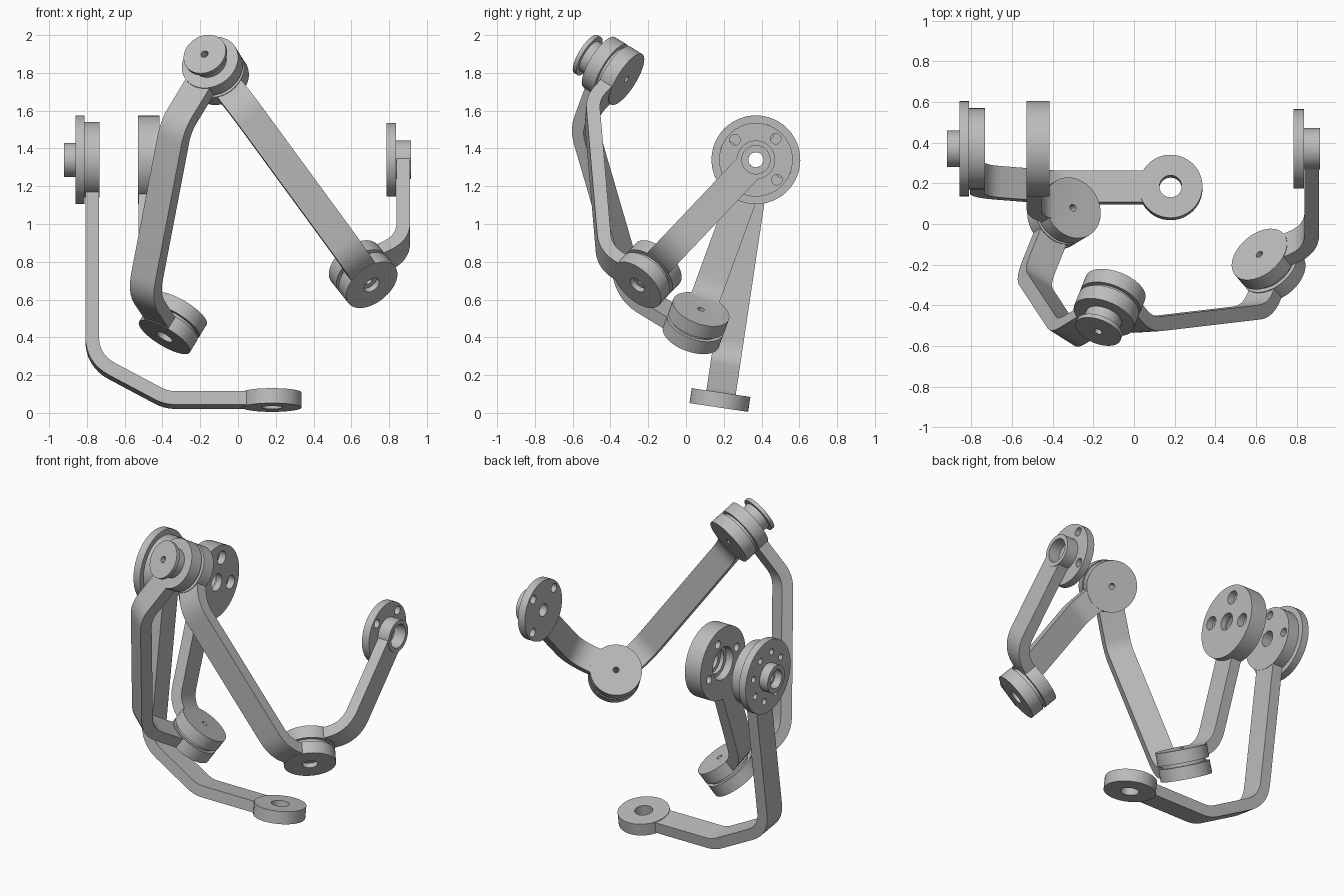
import bpy, bmesh, math
from mathutils import Vector, Matrix

if "Cube" in bpy.data.objects:
    bpy.data.objects.remove(bpy.data.objects["Cube"])

grey = bpy.data.materials.new("plain grey")
grey.use_nodes = True
grey.diffuse_color = (0.5, 0.5, 0.5, 1)
grey.node_tree.nodes["Principled BSDF"].inputs["Base Color"].default_value = (0.5, 0.5, 0.5, 1)

# All joint axes meet in one centre
CENTRE = Vector((0.18, 0.37, 1.34))
LEFT_AXIS = Vector((-1, 0, 0))
RIGHT_AXIS = Vector((1, 0, 0))
FOOT = Vector((0, -0.148, -0.989)).normalized()
LOW = Vector((-0.495, -0.299, -0.816)).normalized()
TOP = Vector((-0.319, -0.805, 0.501)).normalized()
SIDE = Vector((0.502, -0.597, -0.630)).normalized()
WIDTH, THICK, DISC, BEND = 0.157, 0.072, 0.157, 0.2
parts = []


def make(name, bm):
    bmesh.ops.recalc_face_normals(bm, faces=bm.faces)
    mesh = bpy.data.meshes.new(name)
    bm.to_mesh(mesh)
    bm.free()
    mesh.materials.append(grey)
    ob = bpy.data.objects.new(name, mesh)
    bpy.context.collection.objects.link(ob)
    return ob


def cyl(axis, ref, lo, hi, rad, angle=0, dist=0, name="cutter"):
    """Cylinder along a joint axis, from radius lo to hi; ref is the zero angle."""
    x = (ref - axis * ref.dot(axis)).normalized()
    y = axis.cross(x)
    a = math.radians(angle)
    pos = CENTRE + axis * (lo + hi) / 2 + (x * math.cos(a) + y * math.sin(a)) * dist
    m = Matrix((x, y, axis)).transposed().to_4x4()
    bm = bmesh.new()
    bmesh.ops.create_cone(bm, cap_ends=True, segments=48 if rad > 0.06 else 24,
                          radius1=rad, radius2=rad, depth=hi - lo,
                          matrix=Matrix.Translation(pos) @ m)
    return make(name, bm)


def finish(ob, adds=(), cuts=()):
    """Join the added solids, cut the holes, bake the result."""
    for group, op in ((adds, 'UNION'), (cuts, 'DIFFERENCE')):
        for other in group:
            other.hide_render = True
            mod = ob.modifiers.new(op, 'BOOLEAN')
            mod.operation, mod.object, mod.solver = op, other, 'EXACT'
    bpy.context.view_layer.update()
    graph = bpy.context.evaluated_depsgraph_get()
    mesh = bpy.data.meshes.new_from_object(ob.evaluated_get(graph))
    ob.modifiers.clear()
    ob.data = mesh
    for other in list(adds) + list(cuts):
        bpy.data.objects.remove(other)
    parts.append(ob)


def strip(name, u, v, path):
    """Flat bent bar in the plane of two axes, with rounded bends."""
    e2 = (v - u * u.dot(v)).normalized()
    side = u.cross(e2) * WIDTH / 2
    pts = [Vector(p) for p in path]
    dirs = [(b - a).normalized() for a, b in zip(pts, pts[1:])]
    line = [(pts[0], dirs[0])]
    for p, d0, d1 in zip(pts[1:], dirs, dirs[1:]):
        t = BEND * math.tan(d0.angle(d1) / 2)
        start, end = p - d0 * t, p + d1 * t
        for i in range(9):
            k = i / 8
            pos = start * (1 - k) ** 2 + p * 2 * k * (1 - k) + end * k * k
            line.append((pos, d0.lerp(d1, k).normalized()))
    line.append((pts[-1], dirs[-1]))
    bm = bmesh.new()
    rings = []
    for p, d in line:
        ring = []
        for s, w in ((1, 1), (1, -1), (-1, -1), (-1, 1)):
            q = p + Vector((-d.y, d.x)) * s * THICK / 2
            ring.append(bm.verts.new(CENTRE + u * q.x + e2 * q.y + side * w))
        rings.append(ring)
    for a, b in zip(rings, rings[1:]):
        for i in range(4):
            j = (i + 1) % 4
            bm.faces.new((a[i], a[j], b[j], b[i]))
    bm.faces.new(rings[0])
    bm.faces.new(rings[-1])
    return make(name, bm)


def at(u, v, r):
    """Point at distance r along v, in the plane coordinates of u and v."""
    return (r * u.dot(v), r * math.sin(u.angle(v)))


def joint(axis, ref, mid):
    return cyl(axis, ref, mid - 0.04, mid + 0.04, DISC)


def pin_hole(axis, ref, mid):
    return cyl(axis, ref, mid - 0.1, mid + 0.1, 0.018)


def recess(axis, ref, face):
    return cyl(axis, ref, face - 0.03, face + 0.03, 0.047)


def bolt_holes(axis, ref, lo, hi, rad):
    return [cyl(axis, ref, lo, hi, rad, a, 0.153) for a in (90, 180, 270)]


# Left base link with the open foot ring
u, v = LEFT_AXIS, FOOT
finish(strip("left_base_link", u, v, [(0.952, 0), (0.952, 1.075), (0.56, 1.286), at(u, v, 1.286)]),
       [cyl(u, v, 0.914, 0.992, 0.2), joint(v, u, 1.286)],
       [cyl(u, v, 0.8, 1.1, 0.05), cyl(v, u, 1.1, 1.4, 0.055)]
       + bolt_holes(u, v, 0.8, 1.1, 0.028))

# Left flange with its hollow hub
finish(cyl(u, v, 0.992, 1.04, 0.235, name="left_flange"),
       [cyl(u, v, 1.01, 1.10, 0.09)],
       [cyl(u, v, 1.05, 1.2, 0.06), cyl(u, v, 0.9, 1.2, 0.04)]
       + [cyl(u, v, 0.9, 1.2, 0.02, 45 * i + 22.5, 0.155) for i in range(8)])

# Left inner link with the thick bearing ring
u, v = LEFT_AXIS, LOW
finish(strip("left_inner_link", u, v, [(0.672, 0), (0.672, 0.778), at(u, v, 1.01)]),
       [cyl(u, v, 0.595, 0.71, 0.235), joint(v, u, 1.01)],
       [cyl(u, v, 0.66, 0.8, 0.105), cyl(u, v, 0.635, 0.8, 0.08), cyl(u, v, 0.5, 0.8, 0.055),
        pin_hole(v, u, 1.01)]
       + bolt_holes(u, v, 0.5, 0.8, 0.026) + bolt_holes(u, v, 0.5, 0.64, 0.043))

# Left outer link
u, v = LOW, TOP
finish(strip("left_outer_link", u, v, [(1.11, 0), (1.11, 0.40), (0.38, 0.99), at(u, v, 0.99)]),
       [joint(u, v, 1.11), joint(v, u, 0.99)],
       [pin_hole(u, v, 1.11), recess(u, v, 1.15), pin_hole(v, u, 0.99)])

# Right outer link
u, v = TOP, SIDE
finish(strip("right_outer_link", u, v, [(0.89, 0), (0.89, 0.26), (0.25, 1.015), at(u, v, 1.015)]),
       [joint(u, v, 0.89), joint(v, u, 1.015)],
       [pin_hole(u, v, 0.89), pin_hole(v, u, 1.015), recess(v, u, 1.055)])

# Right inner link
u, v = RIGHT_AXIS, SIDE
finish(strip("right_inner_link", u, v, [(0.695, 0), (0.695, 0.65), at(u, v, 0.912)]),
       [cyl(u, v, 0.655, 0.735, 0.102), joint(v, u, 0.912)],
       [cyl(u, v, 0.5, 0.9, 0.075), pin_hole(v, u, 0.912)])

# Right flange
finish(cyl(u, v, 0.605, 0.656, 0.195, name="right_flange"), (),
       [cyl(u, v, 0.5, 0.9, 0.04)] + bolt_holes(u, v, 0.5, 0.9, 0.028))

# Flanged knob on the top joint
finish(cyl(TOP, SIDE, 1.03, 1.10, 0.092, name="top_knob"),
       [cyl(TOP, SIDE, 1.095, 1.118, 0.118)],
       [cyl(TOP, SIDE, 1.0, 1.2, 0.02)])

# Spacers between the joint discs
for name, axis, mid in (("low_spacer", LOW, 1.06), ("top_spacer", TOP, 0.94), ("side_spacer", SIDE, 0.963)):
    finish(cyl(axis, RIGHT_AXIS, mid - 0.015, mid + 0.015, 0.135, name=name), (),
           [pin_hole(axis, RIGHT_AXIS, mid)])

# Smooth round walls, sharp rims
bpy.ops.object.select_all(action='DESELECT')
for ob in parts:
    ob.select_set(True)
bpy.context.view_layer.objects.active = parts[0]
bpy.ops.object.shade_smooth_by_angle(angle=math.radians(30))
